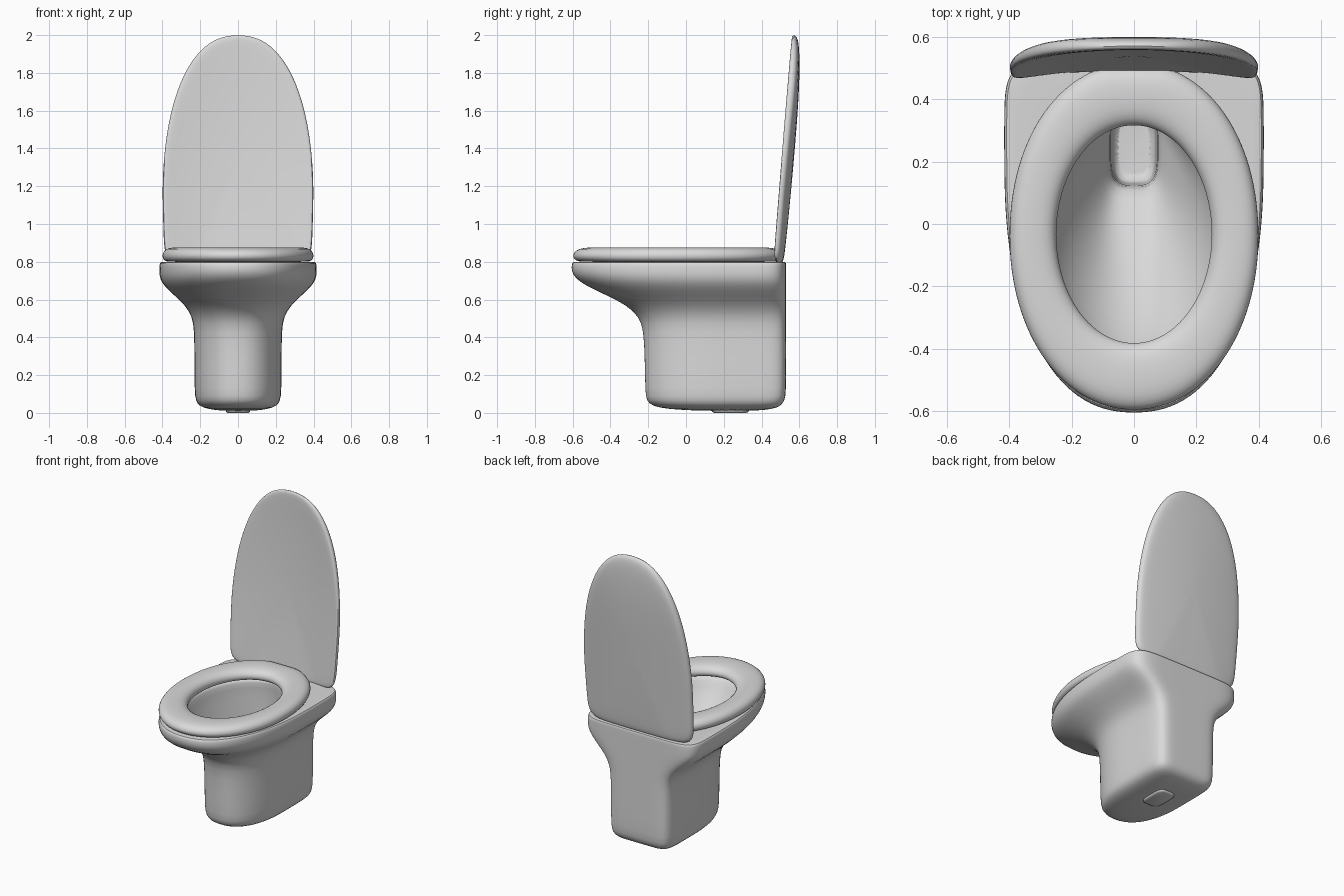
import bpy
import bmesh
from math import sin, cos, pi, copysign

cube = bpy.data.objects.get("Cube")
if cube:
    bpy.data.objects.remove(cube, do_unlink=True)

SEGMENTS = 64
COLOUR = (0.7, 0.7, 0.7, 1)

ceramic = bpy.data.materials.new("white ceramic")
ceramic.use_nodes = True
ceramic.diffuse_color = COLOUR
ceramic.node_tree.nodes["Principled BSDF"].inputs["Base Color"].default_value = COLOUR


def outline(w, low, high, mid, e_low, e_high):
    """Closed egg-like curve: half width w, separate roundness for each half."""
    points = []
    for i in range(SEGMENTS):
        a = 2 * pi * (i + 0.5) / SEGMENTS
        c, s = cos(a), sin(a)
        e, reach = (e_high, high - mid) if s > 0 else (e_low, mid - low)
        points.append((w * copysign(abs(c) ** (2 / e), c),
                       mid + reach * copysign(abs(s) ** (2 / e), s)))
    return points


def loft(name, rings, closed=False, levels=1):
    """Skin a list of equal rings; cap both ends, or join them into a tube."""
    bm = bmesh.new()
    loops = [[bm.verts.new(p) for p in ring] for ring in rings]
    pairs = list(zip(loops, loops[1:]))
    if closed:
        pairs.append((loops[-1], loops[0]))
    else:
        bm.faces.new(loops[0])
        bm.faces.new(loops[-1])
    for a, b in pairs:
        for i in range(SEGMENTS):
            j = (i + 1) % SEGMENTS
            bm.faces.new((a[i], a[j], b[j], b[i]))
    bmesh.ops.recalc_face_normals(bm, faces=bm.faces)
    mesh = bpy.data.meshes.new(name)
    bm.to_mesh(mesh)
    bm.free()
    mesh.materials.append(ceramic)
    obj = bpy.data.objects.new(name, mesh)
    bpy.context.collection.objects.link(obj)
    bpy.ops.object.select_all(action="DESELECT")
    obj.select_set(True)
    bpy.context.view_layer.objects.active = obj
    bpy.ops.object.shade_smooth_by_angle(angle=pi / 3)
    if levels:
        sub = obj.modifiers.new("smooth", "SUBSURF")
        sub.levels = sub.render_levels = levels


def at_height(points, z):
    return [(x, y, z) for x, y in points]


# Bowl and pedestal: outer skin, from the underside up to the rim
outer = [  # height, half width, front, back
    (0.01, 0.08, 0.08, 0.36),
    (0.02, 0.16, -0.1, 0.46),
    (0.036, 0.205, -0.18, 0.5),
    (0.065, 0.224, -0.21, 0.523),
    (0.11, 0.23, -0.216, 0.53),
    (0.3, 0.231, -0.219, 0.53),
    (0.44, 0.232, -0.225, 0.53),
    (0.51, 0.243, -0.25, 0.53),
    (0.57, 0.28, -0.315, 0.53),
    (0.62, 0.335, -0.415, 0.53),
    (0.67, 0.39, -0.525, 0.53),
    (0.71, 0.414, -0.585, 0.53),
    (0.75, 0.418, -0.608, 0.53),
    (0.787, 0.416, -0.606, 0.53),
    (0.799, 0.411, -0.6, 0.529),
    (0.8, 0.395, -0.58, 0.515),
]
rings = [at_height(outline(w, front, back, 0.2, 2.3, 7), z)
         for z, w, front, back in outer]

# Basin: inner skin, from the rim down into the drain
inner = [
    (0.8, 0.29, -0.43, 0.37),
    (0.78, 0.275, -0.41, 0.37),
    (0.7, 0.262, -0.37, 0.38),
    (0.5, 0.175, -0.17, 0.38),
    (0.36, 0.1, 0.05, 0.38),
    (0.32, 0.08, 0.115, 0.37),
    (0.28, 0.074, 0.125, 0.37),
    (0.07, 0.07, 0.13, 0.36),
    (0.05, 0.062, 0.14, 0.35),
]
for z, w, front, back in inner:
    squareness = 2 if z > 0.4 else 3.5
    mid = front + 0.5 * (back - front)
    rings.append(at_height(outline(w, front, back, mid, squareness, squareness), z))
loft("bowl_and_pedestal", rings)

# Drain boss showing under the pedestal
loft("drain_boss", [at_height(outline(w, 0.235 - d, 0.235 + d, 0.235, 4, 4), z)
                    for z, w, d in ((0.025, 0.066, 0.1), (0.005, 0.063, 0.096),
                                    (0, 0.054, 0.085))], levels=0)

# Seat: padded ring between an oval opening and an egg-shaped edge
seat_edge = [(x, min(y, 0.505)) for x, y in outline(0.402, -0.6, 0.52, -0.04, 2.05, 2.1)]
seat_hole = outline(0.248, -0.38, 0.315, -0.033, 2, 2)
section = [  # 0 at the opening to 1 at the edge, height
    (0.06, 0.802), (0, 0.822), (0.02, 0.845), (0.12, 0.864), (0.3, 0.874),
    (0.55, 0.876), (0.78, 0.873), (0.92, 0.861), (0.99, 0.842), (0.99, 0.822),
    (0.92, 0.805), (0.8, 0.8), (0.25, 0.8),
]
loft("seat", [[(h[0] + (e[0] - h[0]) * t, h[1] + (e[1] - h[1]) * t, z)
               for h, e in zip(seat_hole, seat_edge)] for t, z in section], closed=True)

# Raised lid: leaning panel, hollowed at the front and domed at the back
lid_outline = [(x * (1 - 0.1 * max(1.1 - z, 0)), z)
               for x, z in outline(0.402, 0.788, 2.002, 1.1, 9, 2.3)]
LID_MID = 1.35
lid_rings = []
for scale, depth in ((0.05, 0), (0.3, 0), (0.5, 0), (0.7, 0), (0.86, 0), (0.96, 0),
                     (0.99, 0.08), (1, 0.35), (0.99, 0.7), (0.965, 0.92), (0.9, 1),
                     (0.75, 1), (0.5, 1), (0.25, 1), (0.05, 1)):
    ring = []
    for px, pz in lid_outline:
        x, z = px * scale, LID_MID + (pz - LID_MID) * scale
        side = (x / 0.4) ** 2
        tip = max((z - 1.1) / 0.9, 0)
        front = 0.04 * max(1 - side - tip ** 2, 0)
        back = 0.068 - 0.03 * side - 0.035 * tip ** 6
        ring.append((x, 0.457 + 0.085 * (z - 0.8) + front + (back - front) * depth, z))
    lid_rings.append(ring)
loft("lid", lid_rings)
